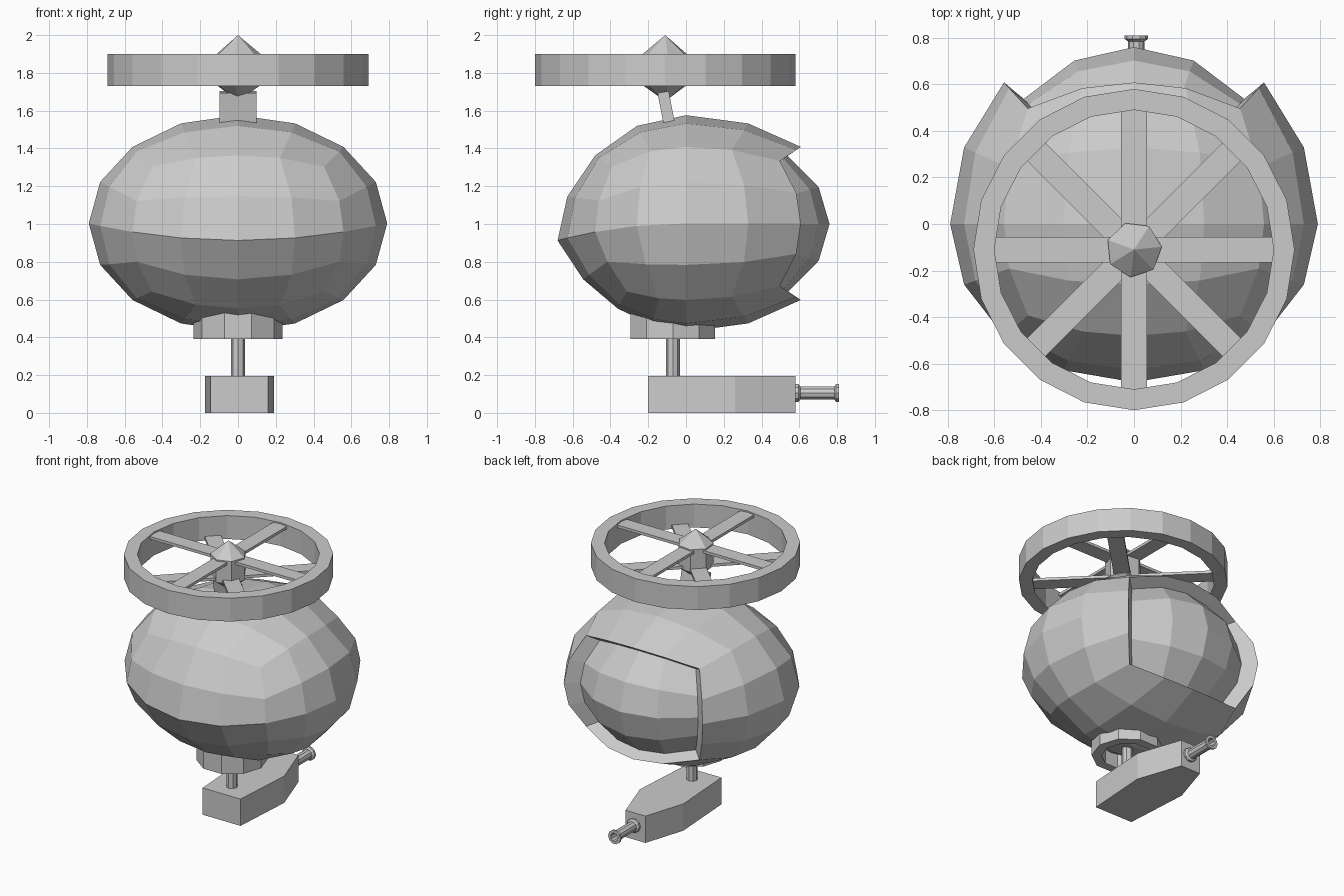
import bpy, bmesh, math
from mathutils import Vector, Matrix

if "Cube" in bpy.data.objects:
    bpy.data.objects.remove(bpy.data.objects["Cube"])

AXIS_Y = -0.11  # wheel axis


def finish(name, bm):
    bmesh.ops.recalc_face_normals(bm, faces=bm.faces)
    me = bpy.data.meshes.new(name)
    bm.to_mesh(me)
    bm.free()
    ob = bpy.data.objects.new(name, me)
    bpy.context.collection.objects.link(ob)
    return ob


def lathe(name, profile, sides, loc, closed=False, rot=(0, 0, 0), phase=0.0):
    """Spin (radius, height) points about z; a zero radius makes a tip."""
    bm = bmesh.new()
    rings = []
    for r, z in profile:
        n = sides if r > 0 else 1
        rings.append([bm.verts.new((r * math.cos(math.tau * i / sides + phase),
                                    r * math.sin(math.tau * i / sides + phase), z))
                      for i in range(n)])
    pairs = list(zip(rings, rings[1:]))
    if closed:
        pairs.append((rings[-1], rings[0]))
    for a, b in pairs:
        for i in range(sides):
            j = (i + 1) % sides
            quad = [a[i % len(a)], a[j % len(a)], b[j % len(b)], b[i % len(b)]]
            bm.faces.new(list(dict.fromkeys(quad)))
    ob = finish(name, bm)
    ob.location, ob.rotation_euler = loc, rot
    return ob


def box(name, loc, size, rot=(0, 0, 0)):
    bm = bmesh.new()
    bmesh.ops.create_cube(bm, size=1, matrix=Matrix.Diagonal((*size, 1)))
    ob = finish(name, bm)
    ob.location, ob.rotation_euler = loc, rot
    return ob


# Round body: four-by-four cube sphere, shell stepped down to a core at the back
bm = bmesh.new()
bmesh.ops.create_cube(bm, size=2)
bmesh.ops.subdivide_edges(bm, edges=bm.edges[:], cuts=3, use_grid_fill=True)
back = [f for f in bm.faces if f.calc_center_median().y > 0.99]
rim = {v for f in back for v in f.verts}
bmesh.ops.inset_region(bm, faces=back, thickness=0.001, use_even_offset=False)
core = {v for f in back for v in f.verts}
for v in bm.verts:
    n = Vector([math.tan(c * math.pi / 4) for c in v.co]).normalized()
    if v in core:
        v.co = (0.67 * n.x, 0.76 * n.y, 1 + 0.51 * n.z)
    elif n.y >= 0:
        v.co = (0.79 * n.x, 0.86 * n.y, 1.003 + 0.573 * n.z)
    else:
        # front sags a little and the lower front tucks under
        pull = 1 + 0.35 * min(n.z, 0)
        drop = 0.09 * n.y ** 2
        v.co = (0.79 * n.x, 0.68 * n.y * pull, 1.003 + 0.573 * n.z - drop)
finish("round_body", bm)

# Top wheel: rim, pointed hub, two crosses of spokes
lathe("wheel_rim", [(0.69, 1.73), (0.69, 1.90), (0.60, 1.90), (0.60, 1.73)],
      20, (0, AXIS_Y, 0), closed=True)
lathe("wheel_hub", [(0, 1.65), (0.12, 1.735), (0.12, 1.90), (0, 2.0)],
      7, (0, AXIS_Y, 0), phase=0.1)
for i in range(8):
    a = i * math.pi / 4
    z = 1.88 if i % 2 == 0 else 1.75
    box("wheel_spoke", (0.35 * math.cos(a), AXIS_Y + 0.35 * math.sin(a), z),
        (0.52, 0.11, 0.02), (0, 0, a))

# Leaning mast under the wheel
box("mast", (0, -0.105, 1.615), (0.195, 0.06, 0.17), (math.radians(11), 0, 0))

# Collar and rod below the body
lathe("collar", [(0.235, 0.39), (0.235, 0.54), (0.17, 0.54), (0.17, 0.39)],
      10, (0, -0.07, 0), closed=True)
lathe("rod", [(0, 0.18), (0.037, 0.18), (0.037, 0.56), (0, 0.56)], 8, (0, -0.07, 0))

# Tapered pod
bm = bmesh.new()
outline = [(-0.145, -0.2), (0.16, -0.2), (0.19, 0.26), (0.08, 0.58),
           (-0.08, 0.58), (-0.175, 0.28)]
face = bm.faces.new([bm.verts.new((x, y, 0)) for x, y in outline])
top = bmesh.ops.extrude_face_region(bm, geom=[face])["geom"]
bmesh.ops.translate(bm, vec=(0, 0, 0.195),
                    verts=[g for g in top if isinstance(g, bmesh.types.BMVert)])
finish("lower_pod", bm)

# Rear barrel with flared muzzle and hollow bore
lathe("barrel", [(0, 0), (0.05, 0), (0.05, 0.025), (0.036, 0.035), (0.036, 0.215),
                 (0.05, 0.225), (0.05, 0.24), (0.03, 0.24), (0.03, 0.16), (0, 0.16)],
      10, (0.01, 0.57, 0.105), rot=(-math.pi / 2, 0, 0))
